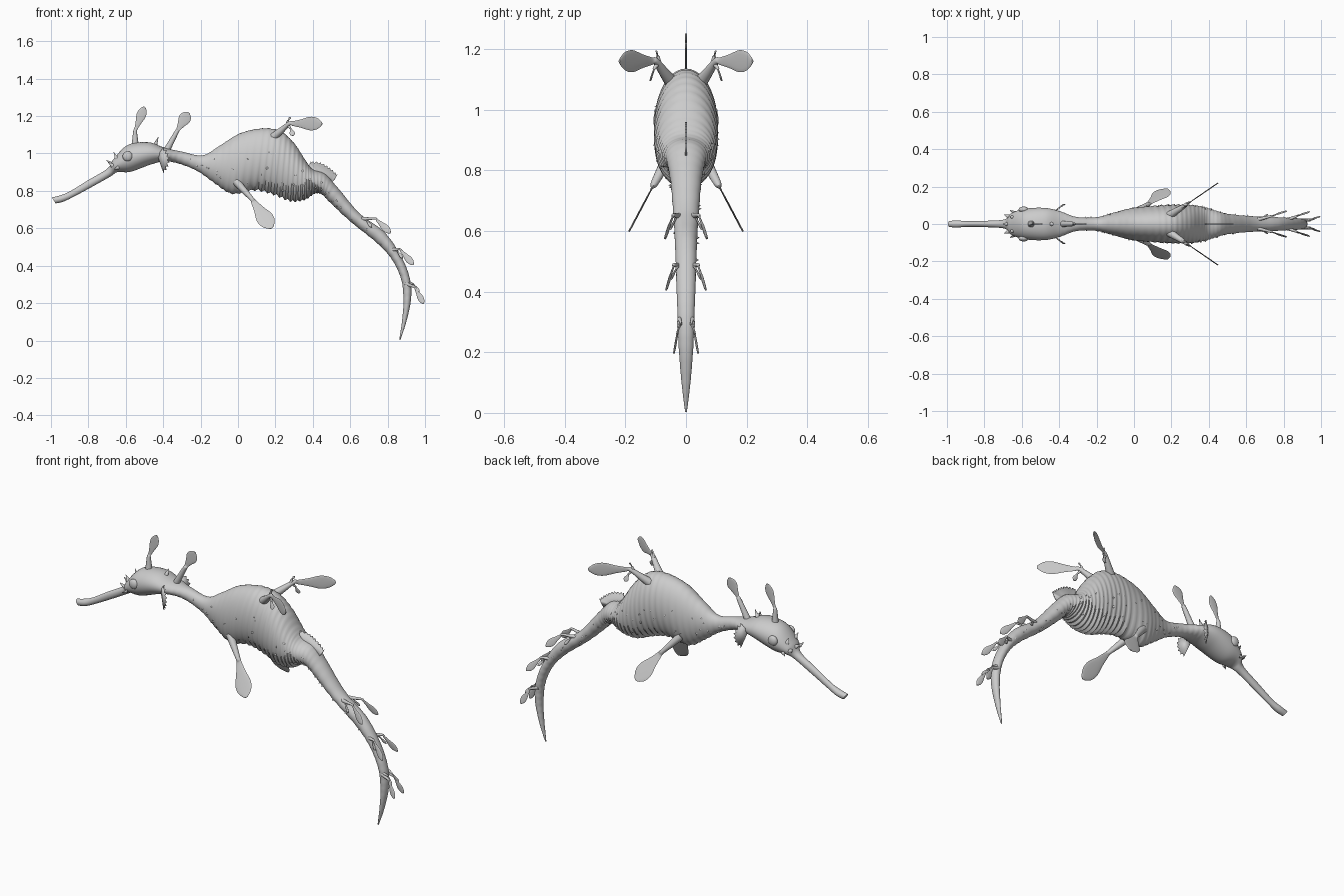
import bpy, bmesh, math, random
from mathutils import Vector as V

if "Cube" in bpy.data.objects:
    bpy.data.objects.remove(bpy.data.objects["Cube"])

random.seed(4)


def finish(name, bm, angle=50):
    bmesh.ops.recalc_face_normals(bm, faces=bm.faces)
    me = bpy.data.meshes.new(name)
    bm.to_mesh(me)
    bm.free()
    ob = bpy.data.objects.new(name, me)
    bpy.context.collection.objects.link(ob)
    bpy.ops.object.select_all(action='DESELECT')
    bpy.context.view_layer.objects.active = ob
    ob.select_set(True)
    bpy.ops.object.shade_smooth_by_angle(angle=math.radians(angle))
    return ob


def spline(rows, steps):
    """Catmull-Rom through rows of numbers, yields (parameter, row)."""
    p = [rows[0]] + rows + [rows[-1]]
    for i in range(1, len(p) - 2):
        for k in range(steps):
            t = k / steps
            yield i - 1 + t, [0.5 * (2 * b + (c - a) * t + (2 * a - 5 * b + 4 * c - d) * t * t
                              + (3 * b - a - 3 * c + d) * t ** 3)
                              for a, b, c, d in zip(p[i - 1], p[i], p[i + 1], p[i + 2])]
    yield len(rows) - 1, rows[-1]


def skin(name, rings):
    bm = bmesh.new()
    vs = [[bm.verts.new(q) for q in r] for r in rings]
    n = len(vs[0])
    for a, b in zip(vs, vs[1:]):
        for j in range(n):
            bm.faces.new((a[j], a[(j + 1) % n], b[(j + 1) % n], b[j]))
    bm.faces.new(vs[0])
    bm.faces.new(vs[-1])
    return finish(name, bm)


# body: top x, top z, bottom x, bottom z, half width
BODY = [
    (-.995, .765, -.975, .733, .016), (-.955, .775, -.935, .742, .019), (-.90, .797, -.88, .768, .015),
    (-.80, .858, -.78, .822, .017), (-.70, .918, -.68, .878, .025), (-.665, .97, -.645, .90, .058),
    (-.59, 1.045, -.575, .902, .082), (-.48, 1.06, -.475, .938, .086), (-.39, 1.03, -.40, .957, .068),
    (-.30, 1.01, -.32, .947, .038), (-.19, .99, -.215, .905, .036), (-.10, 1.04, -.12, .838, .060),
    (.01, 1.107, -.03, .785, .086), (.13, 1.134, .09, .805, .097), (.225, 1.12, .19, .782, .103),
    (.30, 1.055, .28, .747, .103), (.36, .965, .355, .752, .095), (.40, .915, .41, .785, .082),
    (.465, .89, .45, .780, .065), (.535, .815, .485, .745, .053), (.65, .68, .60, .637, .042),
    (.785, .577, .745, .520, .036), (.875, .445, .825, .430, .032), (.92, .326, .873, .325, .028),
    (.925, .22, .885, .215, .024), (.90, .10, .877, .105, .015), (.868, .003, .862, .005, .003)]
N = 40


def body_point(row, a, rib=0.0):
    tx, tz, bx, bz, w = row
    c, u = V(((tx + bx) / 2, 0, (tz + bz) / 2)), V(((tx - bx) / 2, 0, (tz - bz) / 2))
    s = 1 + rib * (1.5 - math.sin(a))
    return c + u * math.sin(a) * s + V((0, w * math.cos(a) * s, 0))


rings = []
for t, row in spline(BODY, 12):
    amp = .0 if t < 8 else .008 if t < 13 else .016 if t < 18 else .010
    rib = amp * math.cos(2 * math.pi * 3 * t)
    rings.append([body_point(row, 2 * math.pi * j / N, rib) for j in range(N)])
skin("body", rings)

# leafy appendages: round stalk flowing into a thin blade
BLADE = [(.10, .35), (.35, .62), (.62, 1), (.82, .88), (.95, .45), (1, .12)]


def leaf(name, base, mid, tip, width, wide, r0, r1):
    base, mid, tip, wide = V(base), V(mid), V(tip), V(wide)

    def row(c, d, a, b):
        d = d.normalized()
        u = (wide - d * wide.dot(d)).normalized()
        return [*c, *(u * a), *(d.cross(u) * b)]
    d1, d2 = mid - base, tip - mid
    rows = [row(base, d1, r0, r0), row(base + d1 * .5, d1, (r0 + r1) / 2, (r0 + r1) / 2),
            row(mid, d1 + d2, r1, r1)]
    rows += [row(mid + d2 * f, d2, max(width * w, r1 * .5 if f < .5 else 0), .003) for f, w in BLADE]
    skin(name, [[V(r[:3]) + V(r[3:6]) * math.cos(a) + V(r[6:]) * math.sin(a)
                 for a in (2 * math.pi * j / 14 for j in range(14))]
                for _, r in spline(rows, 5)])


leaf("head_leaf", (-.55, 0, 1.02), (-.55, 0, 1.12), (-.50, 0, 1.25), .025, (1, 0, 0), .022, .010)
leaf("neck_leaf", (-.385, 0, 1.01), (-.325, 0, 1.12), (-.265, 0, 1.22), .032, (1, 0, 0), .018, .011)
for side, s in (("left", 1), ("right", -1)):
    leaf("back_leaf_" + side, (.18, .04 * s, 1.08), (.275, .10 * s, 1.16), (.45, .22 * s, 1.16),
         .036, (0, 0, 1), .024, .011)
    leaf("back_leaflet_" + side, (.265, .092 * s, 1.155), (.28, .105 * s, 1.135), (.295, .118 * s, 1.095),
         .014, (1, 0, .3), .009, .005)
    leaf("back_spur_" + side, (.262, .09 * s, 1.15), (.268, .093 * s, 1.175), (.28, .098 * s, 1.195),
         .006, (1, 0, 0), .011, .006)
    leaf("belly_leaf_" + side, (-.01, .055 * s, .85), (.075, .105 * s, .755), (.18, .187 * s, .60),
         .046, (1, 0, 0), .022, .012)
    for i, (b, m, t, y, w) in enumerate([
            ((.64, .65), (.735, .652), (.815, .575), .07, .019),
            ((.805, .485), (.865, .488), (.938, .405), .066, .018),
            ((.895, .305), (.945, .285), (.992, .197), .040, .016)]):
        leaf(f"tail_leaf_{i + 1}_{side}", (b[0], .018 * s, b[1]), (m[0], y * .6 * s, m[1]),
             (t[0], y * s, t[1]), w, (1, 0, 1), .011, .006)
        leaf(f"tail_leaflet_{i + 1}_{side}", (b[0] + .02, .022 * s, b[1] + .005),
             (b[0] + .045, y * .45 * s, b[1] - .005), (b[0] + .075, y * .75 * s, b[1] - .045),
             .008, (1, 0, 1), .007, .004)


# thin fins made from an outline, given a little thickness
def fin(name, pts, thick):
    bm = bmesh.new()
    bm.faces.new([bm.verts.new(p) for p in pts])
    ob = finish(name, bm, 30)
    mod = ob.modifiers.new("thickness", 'SOLIDIFY')
    mod.thickness, mod.offset = thick, 0


edge = [(.385, .955), (.44, .948), (.49, .92), (.53, .885)]
scallop = []
for t, (x, z) in spline(edge, 6):
    k = .005 * math.cos(t * 6 * math.pi)
    scallop.append((x + k * .4, 0, z + k))
fin("dorsal_fin", scallop + [(.52, 0, .865), (.49, 0, .83), (.42, 0, .87), (.375, 0, .91)], .007)

for side, s in (("left", 1), ("right", -1)):
    # fan shaped pectoral fin with a serrated rear edge
    pts = [(-.425, .068 * s, .975), (-.425, .068 * s, .995)]
    for i in range(15):
        a = math.radians(62 - 124 * i / 14)
        r = .078 if i % 2 == 0 else .062
        pts.append((-.425 + r * .75 * math.cos(a), (.068 + .037 * math.cos(a)) * s,
                    .965 + r * math.sin(a)))
    fin("pectoral_fin_" + side, pts, .005)

    # eye
    bm = bmesh.new()
    bmesh.ops.create_uvsphere(bm, u_segments=20, v_segments=12, radius=.027)
    for v in bm.verts:
        v.co = V((v.co.x, v.co.y * .6, v.co.z)) + V((-.59, .077 * s, .985))
    finish("eye_" + side, bm)


# small spines: brow horns, crest spikes and body tubercles
def spike(bm, base, tip, r):
    base, tip = V(base), V(tip)
    d = (tip - base).normalized()
    u = d.orthogonal().normalized()
    w = d.cross(u)
    ring = [bm.verts.new(base + (u * math.cos(a) + w * math.sin(a)) * r)
            for a in (2 * math.pi * j / 8 for j in range(8))]
    top = bm.verts.new(tip)
    bm.faces.new(ring)
    for j in range(8):
        bm.faces.new((ring[j], ring[(j + 1) % 8], top))


bm = bmesh.new()
for s in (1, -1):
    spike(bm, (-.645, .035 * s, .965), (-.665, .042 * s, 1.008), .013)
    spike(bm, (-.67, .04 * s, .935), (-.695, .05 * s, .955), .012)
    spike(bm, (-.64, .06 * s, .925), (-.665, .075 * s, .915), .010)
spike(bm, (-.67, 0, .94), (-.705, 0, .965), .014)
spike(bm, (-.445, 0, 1.04), (-.425, 0, 1.09), .013)
finish("head_spines", bm)

bm = bmesh.new()
fine = [r for _, r in spline(BODY, 8)]
for i in range(90):
    row = fine[random.randint(76, 172)]
    a = random.choice((random.uniform(-.9, .45), math.pi + random.uniform(-.45, .9)))
    p = body_point(row, a)
    c = body_point(row, a + math.pi)
    d = (p - c).normalized()
    spike(bm, p - d * .004, p + d * .008, random.uniform(.004, .008))
finish("body_tubercles", bm)
